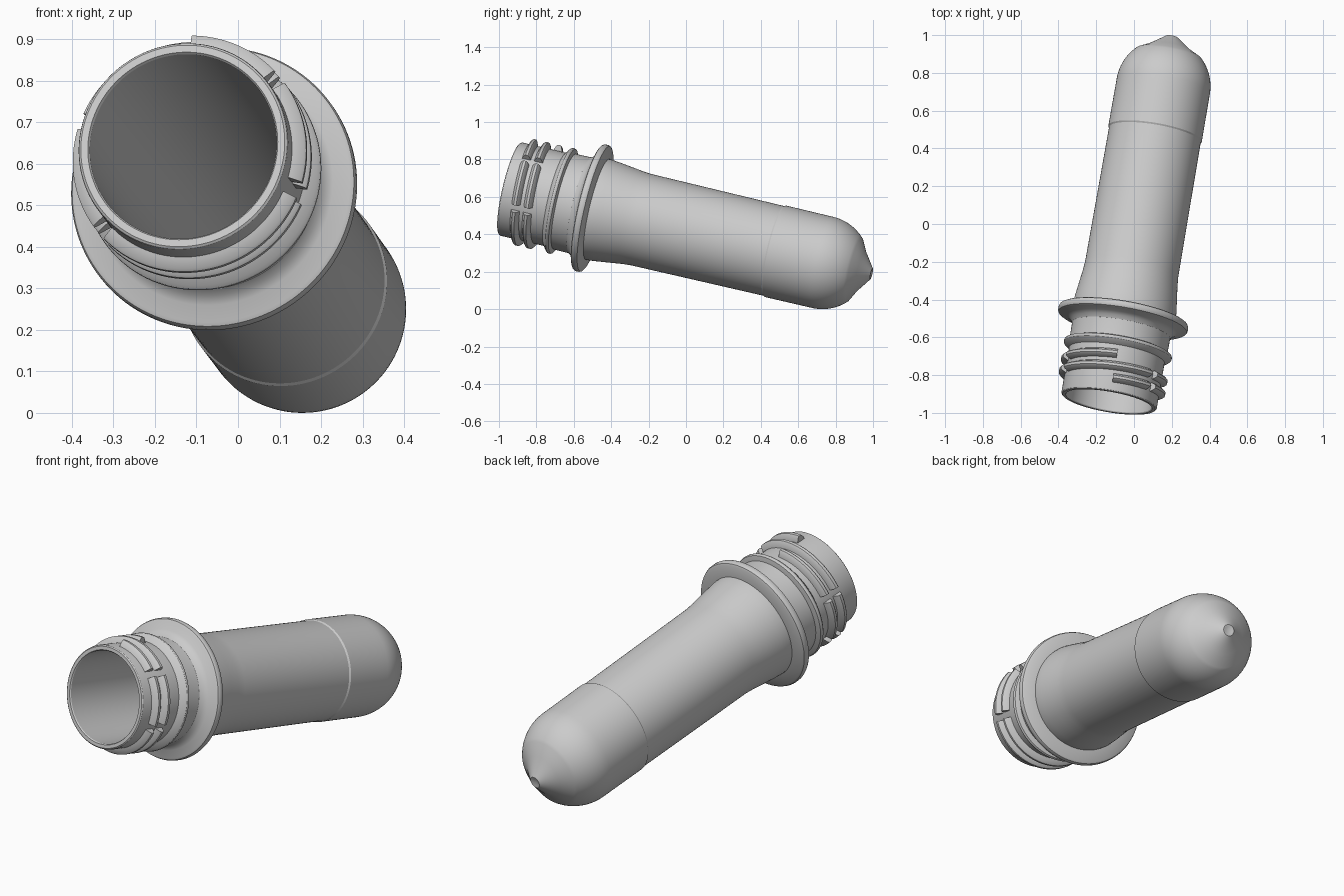
import bpy, bmesh
from math import sin, cos, radians, pi
from mathutils import Vector, Matrix

if "Cube" in bpy.data.objects:
    bpy.data.objects.remove(bpy.data.objects["Cube"])

# Tilted frame: local Z runs from the mouth to the closed tip, local X points up
MOUTH = Vector((-0.133, -0.94, 0.643))
AXIS = Vector((0.1656, 0.960, -0.226)).normalized()
UP = (Vector((0, 0, 1)) - AXIS * AXIS.z).normalized()
SIDE = AXIS.cross(UP)
FRAME = Matrix((UP, SIDE, AXIS)).transposed().to_4x4()
FRAME.translation = MOUTH


def finish(name, bm, angle=30):
    bmesh.ops.recalc_face_normals(bm, faces=bm.faces)
    mesh = bpy.data.meshes.new(name)
    bm.to_mesh(mesh)
    bm.free()
    obj = bpy.data.objects.new(name, mesh)
    bpy.context.collection.objects.link(obj)
    obj.matrix_world = FRAME
    bpy.ops.object.select_all(action='DESELECT')
    obj.select_set(True)
    bpy.context.view_layer.objects.active = obj
    bpy.ops.object.shade_smooth_by_angle(angle=radians(angle))
    return obj


def lathe(name, profile, closed=False, steps=128):
    """Revolve (radius, t) points around local Z."""
    bm = bmesh.new()
    verts = [bm.verts.new((r, 0, t)) for r, t in profile]
    pairs = list(zip(verts, verts[1:]))
    if closed:
        pairs.append((verts[-1], verts[0]))
    edges = [bm.edges.new(p) for p in pairs]
    bmesh.ops.spin(bm, geom=verts + edges, cent=(0, 0, 0), axis=(0, 0, 1),
                   angle=2 * pi, steps=steps, use_duplicate=False)
    bmesh.ops.remove_doubles(bm, verts=bm.verts, dist=1e-5)
    return finish(name, bm)


def arc(r, centre, a0, a1, n):
    return [(r * cos(radians(a0 + (a1 - a0) * i / n)),
             centre + r * sin(radians(a0 + (a1 - a0) * i / n))) for i in range(n + 1)]


# Hollow body: inner dome, inner wall, rim, neck, shoulder, tube, domed end, gate tip
inner = arc(0.205, 1.735, 90, 0, 16) + [(0.209, 1.18), (0.228, 0.58), (0.228, 0.006), (0.232, 0)]
outer = [(0.249, 0), (0.254, 0.004), (0.256, 0.01), (0.256, 0.25), (0.262, 0.31),
         (0.264, 0.42), (0.276, 0.47), (0.276, 0.50), (0.272, 0.54), (0.262, 0.62),
         (0.254, 0.68), (0.250, 0.73), (0.246, 1.470), (0.251, 1.478), (0.250, 1.70)]
dome = arc(0.25, 1.739, 0, 45.5, 12)
tip = [(0.112, 1.952), (0.036, 2.008), (0.030, 2.012), (0.020, 2.011), (0, 2.004)]
lathe("preform_body", inner + outer + dome + tip)

# Support flange
lathe("support_flange", [(0.25, 0.385), (0.264, 0.392), (0.275, 0.410), (0.295, 0.425),
                         (0.335, 0.435), (0.344, 0.440), (0.348, 0.449), (0.348, 0.464),
                         (0.344, 0.473), (0.335, 0.478), (0.280, 0.487), (0.25, 0.492)], True)

# Locking bead
lathe("locking_bead", [(0.25, 0.250), (0.262, 0.258), (0.282, 0.272), (0.289, 0.280),
                       (0.290, 0.288), (0.286, 0.296), (0.262, 0.304), (0.25, 0.306)], True)

# Screw thread: two helical turns interrupted by four vent slots
START_T, PITCH, TURNS, HALF_GAP = 0.072, 0.067, 2.0, 4
SECTION = [(0.25, -0.026), (0.262, -0.022), (0.282, -0.013), (0.288, -0.007),
           (0.288, 0.007), (0.282, 0.013), (0.262, 0.022), (0.25, 0.026)]
vents = [a + 360 * k for k in range(int(TURNS)) for a in (49, 108, 229, 288)]
starts = [0] + [a + HALF_GAP for a in vents]
ends = [a - HALF_GAP for a in vents] + [360 * TURNS]

bm = bmesh.new()
for a0, a1 in zip(starts, ends):
    n = max(4, int((a1 - a0) / 3))
    rings = []
    for i in range(n + 1):
        deg = a0 + (a1 - a0) * i / n
        a, t = radians(deg), START_T + PITCH * deg / 360
        rings.append([bm.verts.new((r * cos(a), r * sin(a), t + dt)) for r, dt in SECTION])
    m = len(SECTION)
    for p, q in zip(rings, rings[1:]):
        for j in range(m):
            bm.faces.new((p[j], p[(j + 1) % m], q[(j + 1) % m], q[j]))
    bm.faces.new(rings[0])
    bm.faces.new(rings[-1][::-1])
finish("screw_thread", bm, 40)
